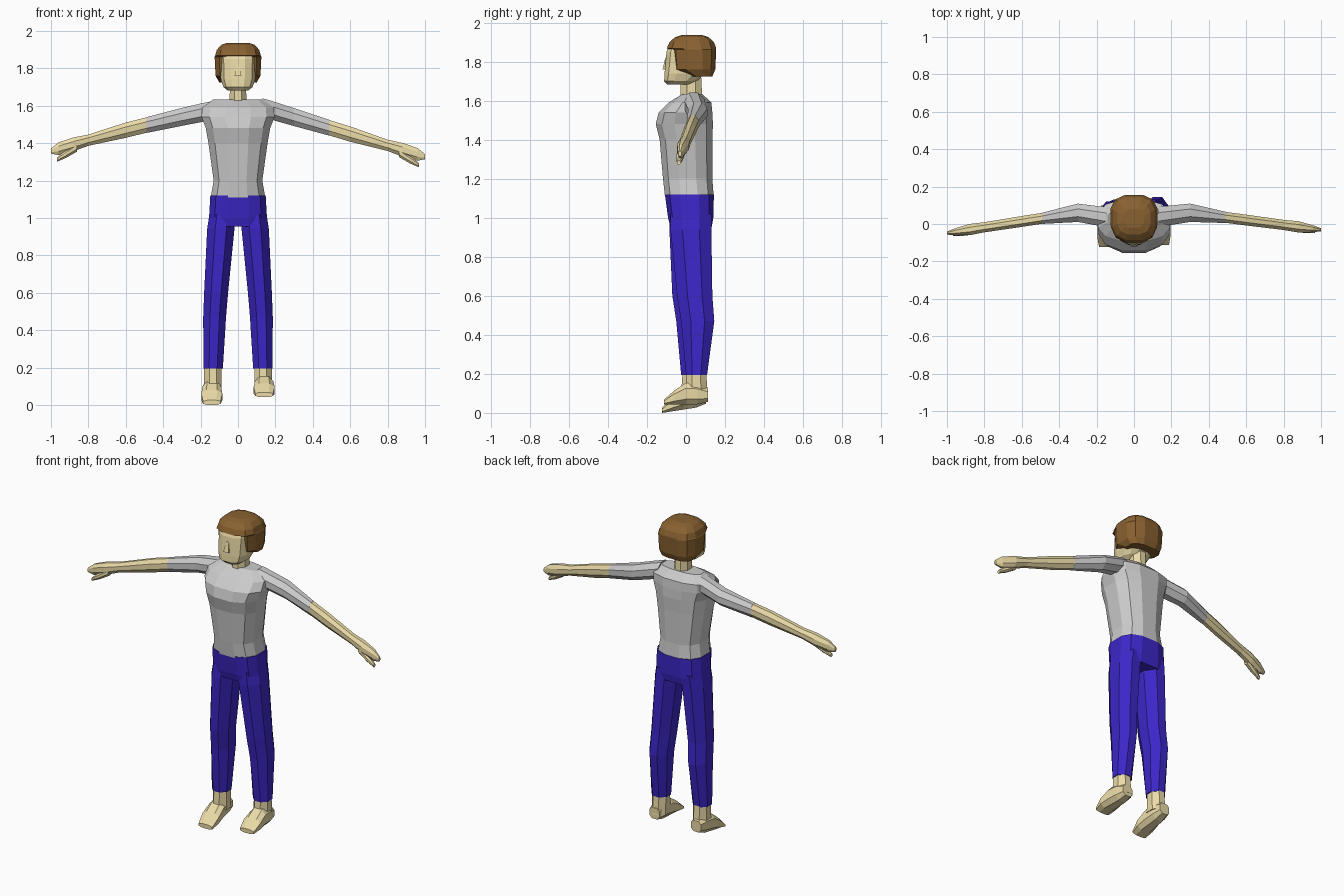
import bpy, bmesh, math

if "Cube" in bpy.data.objects:
    bpy.data.objects.remove(bpy.data.objects["Cube"])


def material(name, color):
    m = bpy.data.materials.new(name)
    m.diffuse_color = (*color, 1)
    m.use_nodes = True
    m.node_tree.nodes["Principled BSDF"].inputs["Base Color"].default_value = m.diffuse_color
    return m


SKIN = material("skin", (0.83, 0.71, 0.39))
HAIR = material("hair_brown", (0.25, 0.12, 0.03))
BLUE = material("trouser_blue", (0.045, 0.02, 0.58))


def loft(name, axis, sections, mat=None, n=8, power=2.0):
    """Skin rounded rings along an axis; section = (pos, u centre, v centre, u radius, v radius)."""
    bm = bmesh.new()
    angles = [2 * math.pi * (i + 0.5) / n for i in range(n)]
    sp = lambda v: math.copysign(abs(v) ** (2 / power), v)
    fit_u = max(sp(math.cos(a)) for a in angles)
    fit_v = max(sp(math.sin(a)) for a in angles)
    rings = []
    for t, cu, cv, ru, rv in sections:
        ring = []
        for a in angles:
            u = cu + ru * sp(math.cos(a)) / fit_u
            v = cv + rv * sp(math.sin(a)) / fit_v
            ring.append(bm.verts.new({"x": (t, u, v), "y": (u, t, v), "z": (u, v, t)}[axis]))
        rings.append(ring)
    for a, b in zip(rings, rings[1:]):
        for i in range(n):
            j = (i + 1) % n
            bm.faces.new((a[i], a[j], b[j], b[i]))
    bm.faces.new(rings[0])
    bm.faces.new(rings[-1])
    bmesh.ops.recalc_face_normals(bm, faces=bm.faces)
    me = bpy.data.meshes.new(name)
    bm.to_mesh(me)
    bm.free()
    ob = bpy.data.objects.new(name, me)
    bpy.context.collection.objects.link(ob)
    if mat:
        me.materials.append(mat)


def upright(name, rows, mat=None, n=12, power=2.8):
    """Centred vertical form; row = (z, half width, front y, back y)."""
    loft(name, "z", [(z, 0, (f + b) / 2, w, (b - f) / 2) for z, w, f, b in rows], mat, n, power)


# Shirt body and hips
upright("shirt", [(1.11, .146, -.108, .142), (1.2, .13, -.118, .135), (1.4, .158, -.135, .135),
                  (1.48, .172, -.155, .138), (1.54, .195, -.14, .135),
                  (1.59, .192, -.09, .13), (1.633, .135, -.02, .085)], power=2.5)
upright("trouser_hips", [(1.12, .148, -.108, .143), (1.0, .155, -.092, .14),
                         (.955, .155, -.08, .132)], BLUE)

# Neck, head and nose
upright("neck", [(1.58, .046, -.03, .085), (1.76, .042, -.025, .076)], SKIN, 8, 2)
upright("head", [(1.682, .055, -.095, .02), (1.7, .078, -.112, .055), (1.74, .092, -.11, .1),
                 (1.85, .096, -.1, .12), (1.89, .09, -.085, .11)], SKIN)
upright("nose", [(1.76, .018, -.12, -.09), (1.82, .007, -.106, -.09)], SKIN, 4, 2)

# Hair: sides and back, with the fringe stepping forward above the face
upright("hair", [(1.725, .1, .02, .135), (1.76, .12, -.067, .15), (1.862, .125, -.076, .155),
                 (1.868, .122, -.098, .155), (1.9, .113, -.085, .143),
                 (1.926, .088, -.055, .115), (1.937, .055, -.02, .08)], HAIR)

# Legs and feet: same shape mirrored, one leg slightly ahead and its foot lower
LEG = [(1.02, .084, .025, .069, .105), (.94, .092, .025, .073, .105), (.6, .117, .045, .064, .09),
       (.47, .125, .06, .061, .085), (.195, .133, .054, .052, .054)]
FOOT = [(.112, .034, .012, .08), (.06, .046, 0, .105), (0, .05, 0, .11),
        (-.06, .056, 0, .072), (-.112, .047, 0, .026)]
for side, s, ahead, heel, toe in (("left", 1, 0, .045, .042), ("right", -1, .025, .035, 0)):
    loft(side + "_trouser_leg", "z",
         [(z, s * x, y - ahead * min(1, 2.5 * (1.02 - z)), rx, ry) for z, x, y, rx, ry in LEG], BLUE)
    loft(side + "_ankle", "z",
         [(z, s * .134, .053 - ahead * .8, .047, r) for z, r in ((.21, .05), (.08, .06))], SKIN)
    rows = []
    for y, w, low, high in FOOT:
        sole = toe + (heel - toe) * (y + .112) / .224
        rows.append((y - ahead * .4, s * .14, sole + (low + high) / 2, w, (high - low) / 2))
    loft(side + "_foot", "y", rows, SKIN, power=2.6)

# Arms: (distance out, thickness, half height) along a gently drooping line
SLEEVE = [(.13, .055, .05), (.2, .052, .05), (.3, .049, .048), (.49, .03, .042)]
FOREARM = [(.49, .029, .041), (.6, .029, .041), (.8, .027, .03), (.88, .03, .037),
           (.96, .018, .034), (1, .008, .014)]
THUMB = [(.86, .02, .024), (.92, .018, .021), (.968, .01, .011)]
for side, s, top, droop, bow, sweep in (("left", 1, 1.63, .302, 0, .13),
                                        ("right", -1, 1.613, .255, .06, .155)):
    def arm(part, rows, mat=None, drop=0):
        line = []
        for t, ry, rz in rows:
            z = top - droop * t + bow * (t - .2) * (1 - t)
            z -= drop * (.02 + .33 * (t - .86))
            line.append((s * t, .06 - sweep * abs(t - .3) - drop * .01, z, ry, rz))
        loft(side + part, "x", line, mat)

    arm("_sleeve", SLEEVE)
    arm("_forearm_and_hand", FOREARM, SKIN)
    arm("_thumb", THUMB, SKIN, 1)
